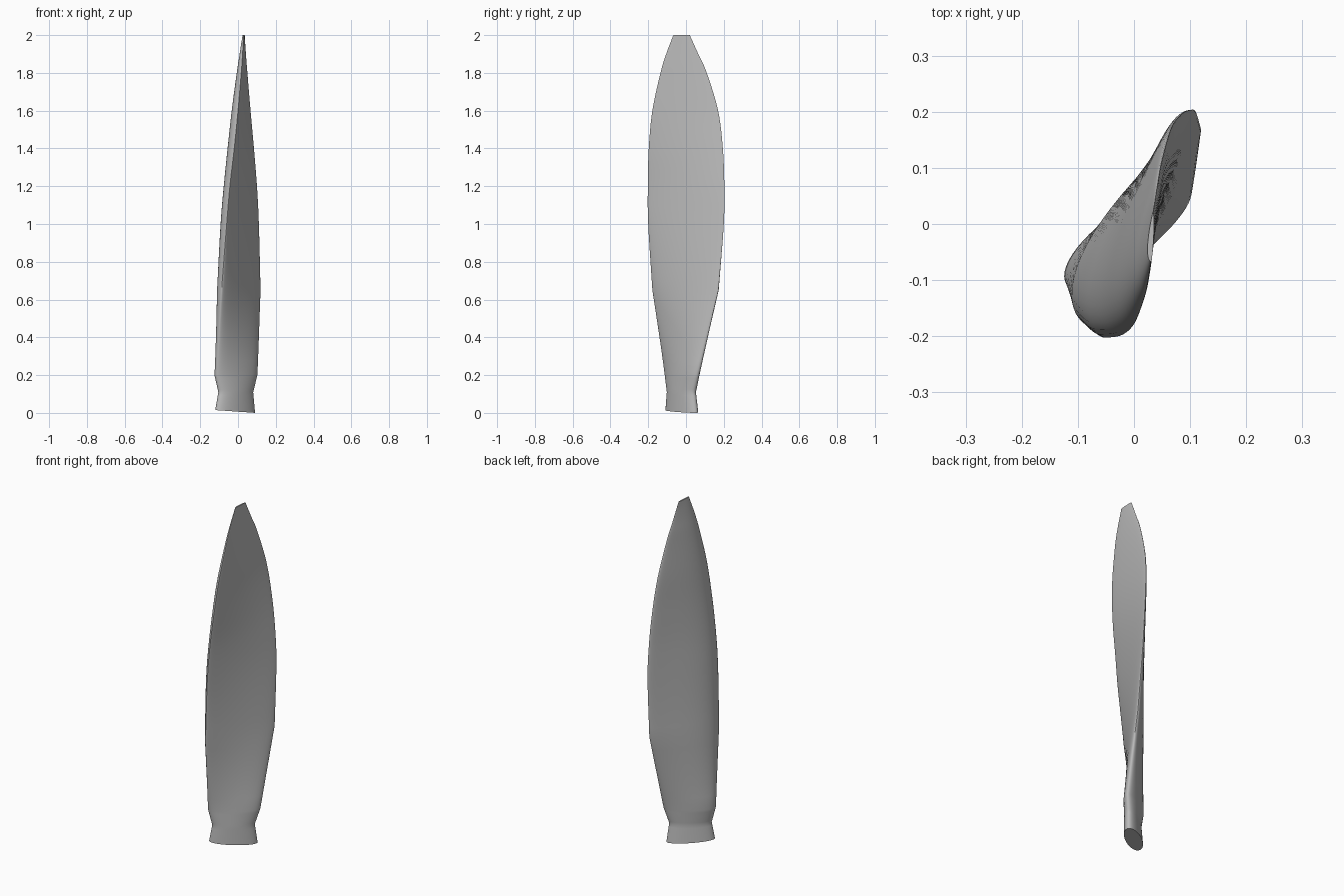
import bpy, bmesh, math
from mathutils import Vector

cube = bpy.data.objects.get("Cube")
if cube:
    bpy.data.objects.remove(cube, do_unlink=True)

# Stations: z, lead x, lead y, trail x, trail y, suction bulge, pressure bulge, skew
STATIONS = [
    (0.00, -.117, -.102, .087, .058, .043, .043, 0),
    (0.11, -.101, -.095, .077, .046, .040, .040, 0),
    (0.20, -.120, -.107, .100, .065, .048, .040, .1),
    (0.65, -.087, -.178, .118, .172, .070, .020, .4),
    (1.00, -.060, -.200, .110, .200, .070, .010, .5),
    (1.20, -.043, -.202, .100, .203, .065, .008, .5),
    (1.40, -.020, -.197, .084, .195, .060, .007, .5),
    (1.60, .000, -.178, .066, .170, .050, .006, .5),
    (1.80, .017, -.135, .049, .110, .032, .005, .5),
    (1.90, .024, -.105, .041, .065, .020, .004, .5),
    (2.00, .030, -.067, .034, .020, .007, .003, .5),
]
SIDES = 48
STEPS = 6
SMOOTH_FROM = 3   # straight loft below this station, curved above


def blend(i, t):
    """Interpolate between station i and i + 1."""
    p1, p2 = STATIONS[i], STATIONS[i + 1]
    if i < SMOOTH_FROM:
        return [a + (b - a) * t for a, b in zip(p1, p2)]
    p0 = STATIONS[i - 1] if i > SMOOTH_FROM else p1
    p3 = STATIONS[min(i + 2, len(STATIONS) - 1)]
    out = []
    for a, b, c, d in zip(p0, p1, p2, p3):
        m1, m2 = (c - a) / 2, (d - b) / 2
        if p0 is p1:
            m1 = c - b
        if p3 is p2:
            m2 = c - b
        out.append(b + m1 * t + (3 * (c - b) - 2 * m1 - m2) * t ** 2
                   + (2 * (b - c) + m1 + m2) * t ** 3)
    return out


def section(z, lx, ly, tx, ty, up, low, skew):
    """Closed aerofoil outline, an ellipse when skew is zero."""
    lead, trail = Vector((lx, ly)), Vector((tx, ty))
    along = trail - lead
    normal = Vector((-along.y, along.x)).normalized()
    peak = 1 + 0.2 * skew
    points = []
    for k in range(SIDES):
        a = math.tau * k / SIDES
        c, s = math.cos(a), math.sin(a)
        off = up * s * (1 + skew * c) / peak if s > 0 else low * s
        p = lead + along * (1 - c) / 2 + normal * off
        points.append(Vector((p.x, p.y, z)))
    return points


# Blade: lofted twisted sections with flat ends
rows = [blend(i, s / STEPS) for i in range(len(STATIONS) - 1) for s in range(STEPS)]
rows.append(STATIONS[-1])
bm = bmesh.new()
rings = []
for row in rows:
    ring = section(*row)
    for p in ring:                       # slightly slanted root
        p.z += max(0, 1 - row[0] / 0.11) * (0.0075 - 0.07 * (p.x + 0.015))
    rings.append([bm.verts.new(p) for p in ring])
for lower, upper in zip(rings, rings[1:]):
    for k in range(SIDES):
        n = (k + 1) % SIDES
        bm.faces.new((lower[k], lower[n], upper[n], upper[k]))
bm.faces.new(rings[0])
bm.faces.new(rings[-1])
bmesh.ops.recalc_face_normals(bm, faces=bm.faces)

mesh = bpy.data.meshes.new("propeller_blade")
bm.to_mesh(mesh)
bm.free()
blade = bpy.data.objects.new("propeller_blade", mesh)
bpy.context.collection.objects.link(blade)

# Single grey material
grey = bpy.data.materials.new("light_grey")
grey.use_nodes = True
colour = (0.5, 0.5, 0.5, 1)
grey.diffuse_color = colour
grey.node_tree.nodes["Principled BSDF"].inputs["Base Color"].default_value = colour
mesh.materials.append(grey)

bpy.ops.object.select_all(action="DESELECT")
blade.select_set(True)
bpy.context.view_layer.objects.active = blade
bpy.ops.object.shade_smooth_by_angle(angle=math.radians(40))
